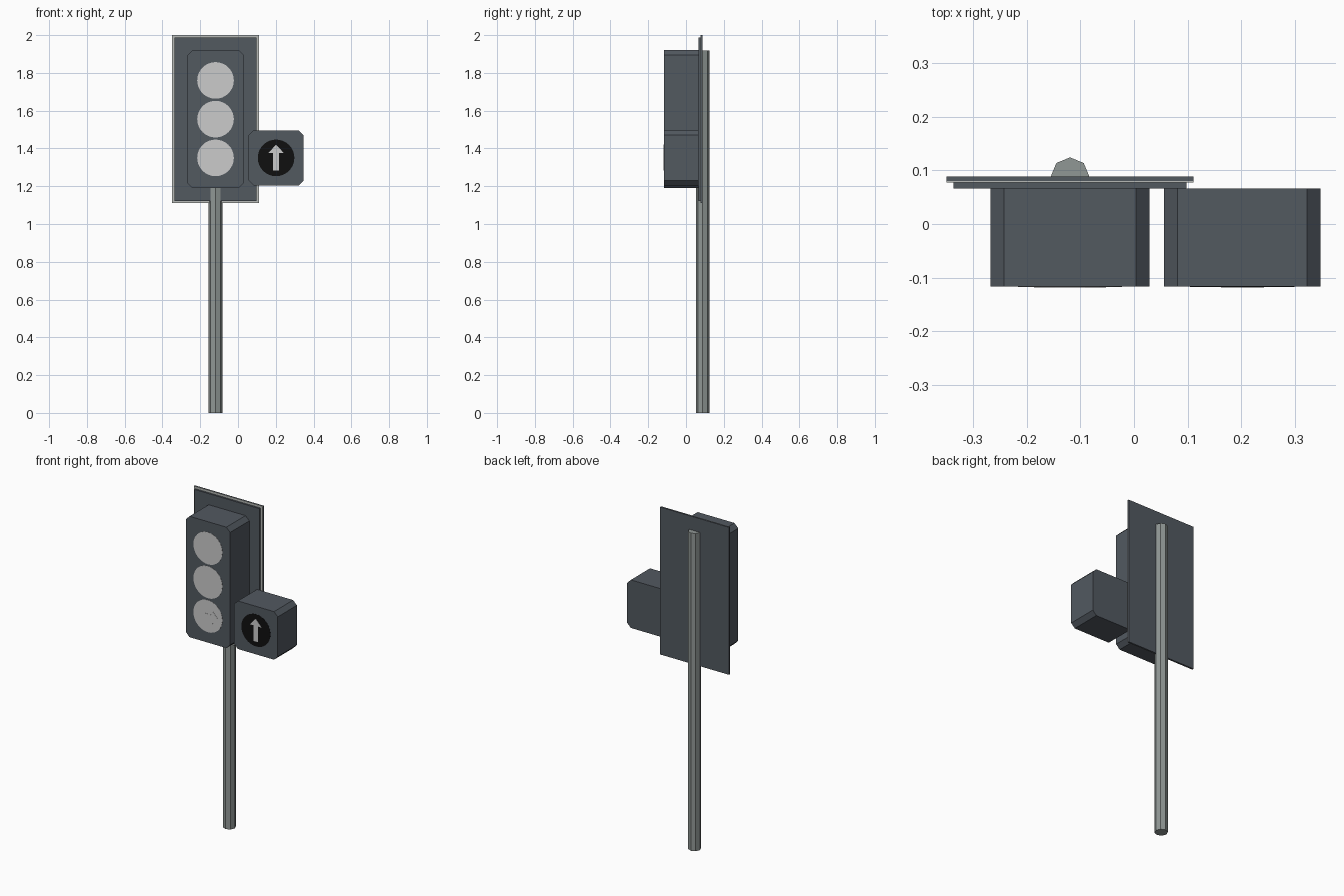
import bpy, bmesh
from math import sin, cos, pi

if "Cube" in bpy.data.objects:
    bpy.data.objects.remove(bpy.data.objects["Cube"])


def material(name, rgb):
    m = bpy.data.materials.new(name)
    m.diffuse_color = (*rgb, 1)
    m.use_nodes = True
    m.node_tree.nodes["Principled BSDF"].inputs["Base Color"].default_value = m.diffuse_color
    return m


DARK = material("dark_shell", (0.085, 0.1, 0.118))
BLACK = material("black", (0.005, 0.005, 0.005))
STEEL = material("steel", (0.28, 0.31, 0.3))
BORDER = material("border", (0.48, 0.5, 0.48))


def finish(bm, name, mat):
    bmesh.ops.recalc_face_normals(bm, faces=bm.faces)
    me = bpy.data.meshes.new(name)
    bm.to_mesh(me)
    bm.free()
    if mat:
        me.materials.append(mat)
    ob = bpy.data.objects.new(name, me)
    bpy.context.collection.objects.link(ob)
    return ob


def prism(name, outline, y0, y1, mat=None):
    """Extrude an x-z outline from y0 to y1."""
    bm = bmesh.new()
    face = bm.faces.new([bm.verts.new((x, y0, z)) for x, z in outline])
    new = bmesh.ops.extrude_face_region(bm, geom=[face])["geom"]
    verts = [v for v in new if isinstance(v, bmesh.types.BMVert)]
    bmesh.ops.translate(bm, verts=verts, vec=(0, y1 - y0, 0))
    return finish(bm, name, mat)


def rect(x0, x1, z0, z1):
    return [(x0, z0), (x1, z0), (x1, z1), (x0, z1)]


def chamfered(x0, x1, z0, z1, c=0.025):
    return [(x0 + c, z0), (x1 - c, z0), (x1, z0 + c), (x1, z1 - c),
            (x1 - c, z1), (x0 + c, z1), (x0, z1 - c), (x0, z0 + c)]


def circle(cx, cz, r=0.097, n=32):
    return [(cx + r * cos(2 * pi * i / n), cz + r * sin(2 * pi * i / n))
            for i in range(n)]


X, X2, FRONT, BACK = -0.119, 0.2015, -0.1165, 0.066

# Octagonal pole
bm = bmesh.new()
ends = [[bm.verts.new((X + 0.036 * cos(i * pi / 4), 0.088 + 0.036 * sin(i * pi / 4), z))
         for i in range(8)] for z in (0, 1.918)]
for ring in ends:
    bm.faces.new(ring)
for i in range(8):
    j = (i + 1) % 8
    bm.faces.new((ends[0][i], ends[0][j], ends[1][j], ends[1][i]))
finish(bm, "pole", STEEL)

# Backing board: dark rear plate, pale border sheet, dark inner panel
prism("board_back", rect(X - 0.23, X + 0.23, 1.11, 2.0), 0.080, 0.088, DARK)
prism("board_border", rect(X - 0.23, X + 0.23, 1.11, 2.0), 0.077, 0.080, BORDER)
prism("board_panel", rect(X - 0.217, X + 0.217, 1.123, 1.987), BACK, 0.077, DARK)

# Housings with chamfered corners
prism("main_housing", chamfered(X - 0.148, X + 0.148, 1.19, 1.92), FRONT, BACK, DARK)
prism("side_housing", chamfered(0.056, 0.347, 1.205, 1.495), FRONT, BACK, DARK)

# Lamp discs
for name, z in (("top_lamp", 1.76), ("middle_lamp", 1.555), ("bottom_lamp", 1.35)):
    prism(name, circle(X, z), FRONT - 0.001, FRONT + 0.002)
prism("side_lamp", circle(X2, 1.35), FRONT - 0.001, FRONT + 0.002, BLACK)

# Two-way arrow on the bottom lamp
quarter = [(0.067, 0), (0.028, 0.042), (0.028, 0.014)]
upper = quarter + [(-x, z) for x, z in reversed(quarter)]
arrow = upper + [(x, -z) for x, z in reversed(upper[1:-1])]
prism("two_way_arrow", [(X + x, 1.35 + z) for x, z in arrow], FRONT - 0.002, FRONT)

# Upward arrow on the side lamp
half = [(0.015, -0.067), (0.015, 0.027), (0.04, 0.027)]
up = half + [(0, 0.07)] + [(-x, z) for x, z in reversed(half)]
prism("up_arrow", [(X2 + x, 1.35 + z) for x, z in up], FRONT - 0.002, FRONT)
